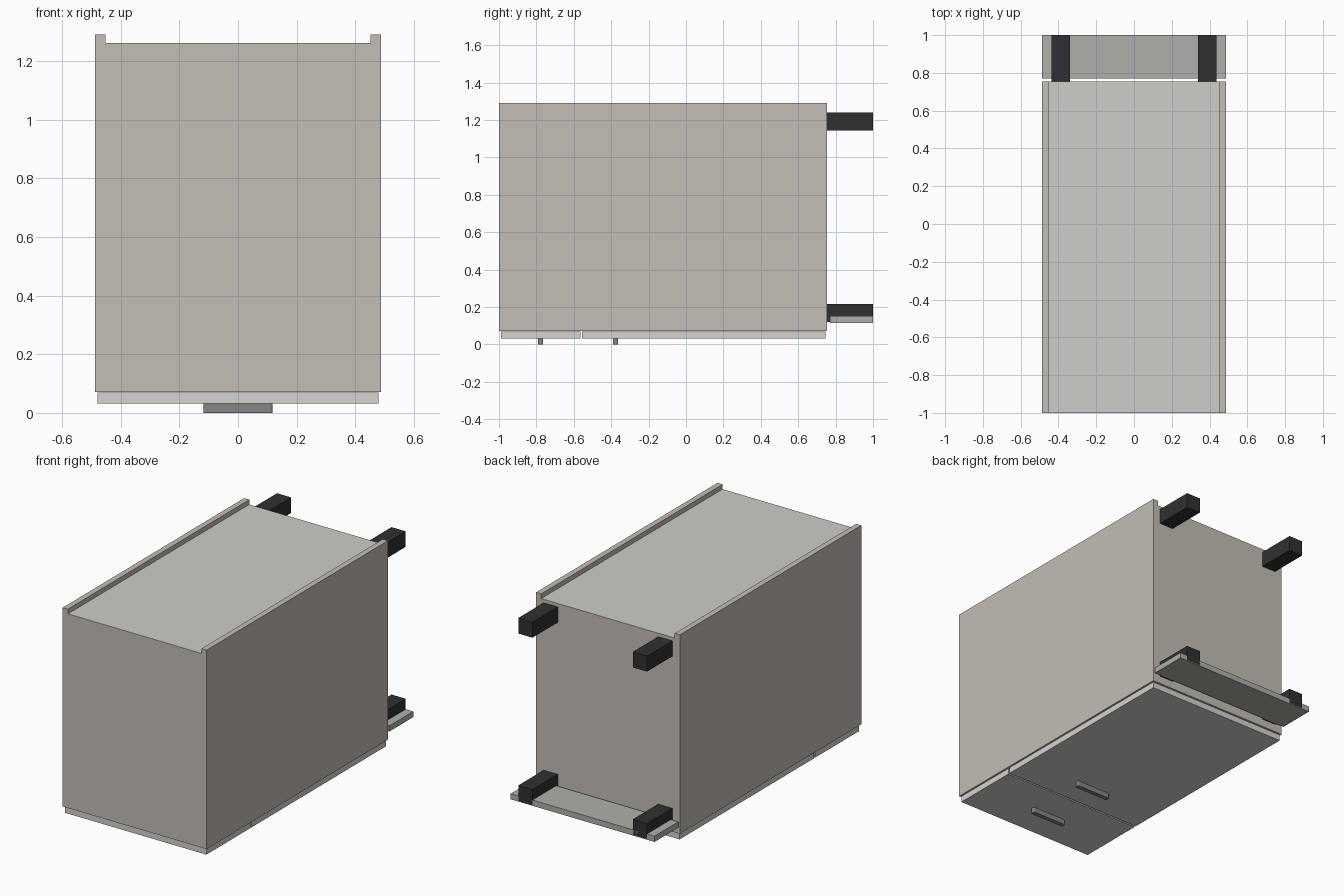
import bpy

if "Cube" in bpy.data.objects:
    bpy.data.objects.remove(bpy.data.objects["Cube"])


def material(name, rgb):
    m = bpy.data.materials.new(name)
    m.diffuse_color = (*rgb, 1.0)
    m.use_nodes = True
    m.node_tree.nodes["Principled BSDF"].inputs["Base Color"].default_value = m.diffuse_color
    return m


CARCASS = material("beige_board", (0.55, 0.51, 0.465))
FRONT = material("pale_front", (0.66, 0.655, 0.62))
BACK = material("back_board", (0.62, 0.615, 0.58))
KICK = material("grey_board", (0.43, 0.43, 0.40))
BLACK = material("black_plastic", (0.03, 0.03, 0.032))
METAL = material("handle_metal", (0.235, 0.23, 0.24))


def box(name, x, y, z, mat):
    """Axis-aligned box from (min, max) ranges."""
    bpy.ops.mesh.primitive_cube_add(
        size=1, location=[(a + b) / 2 for a, b in (x, y, z)])
    ob = bpy.context.object
    ob.name = name
    ob.scale = [b - a for a, b in (x, y, z)]
    bpy.ops.object.transform_apply(location=False, rotation=False, scale=True)
    ob.data.materials.append(mat)
    return ob


# Carcass: cabinet lying on its front
T = 0.035
W = 0.487
Y0, Y1 = -1.0, 0.755
Z0, Z1, ZB = 0.072, 1.29, 1.26
for side, s in (("left", -1), ("right", 1)):
    box(f"{side}_side_panel", sorted((s * W, s * (W - T))), (Y0, Y1), (Z0, Z1), CARCASS)
inner = (-W + T, W - T)
box("top_panel", inner, (Y0, Y0 + T), (Z0, ZB), CARCASS)
box("bottom_panel", inner, (Y1 - T, Y1), (Z0, ZB), CARCASS)
box("back_panel", inner, (Y0 + 0.001, Y1 - 0.001), (ZB - 0.015, ZB + 0.001), BACK)
box("shelf", inner, (0.08, 0.08 + T), (0.12, ZB - 0.015), CARCASS)

# Drawer front and door, facing down, each with a bar handle
for name, y, hy in (("drawer", (-0.99, -0.565), -0.777),
                    ("door", (-0.555, 0.746), -0.377)):
    box(f"{name}_front", (-0.479, 0.479), y, (0.032, 0.069), FRONT)
    handle = box(f"{name}_handle", (-0.118, 0.118), (hy - 0.0135, hy + 0.0135),
                 (0.0, 0.032), METAL)
    # Round only the edges running along z
    attr = handle.data.attributes.new("bevel_weight_edge", "FLOAT", "EDGE")
    for e in handle.data.edges:
        a, b = (handle.data.vertices[i].co for i in e.vertices)
        attr.data[e.index].value = 1.0 if abs(a.z - b.z) > 0.01 else 0.0
    bev = handle.modifiers.new("rounded_ends", "BEVEL")
    bev.limit_method = 'WEIGHT'
    bev.width = 0.008
    bev.segments = 3

# Square legs and plinth board
for depth, z in (("front", (0.12, 0.215)), ("back", (1.145, 1.24))):
    for side, s in (("left", -1), ("right", 1)):
        box(f"{depth}_{side}_leg", sorted((s * 0.34, s * 0.436)), (Y1, 1.0), z, BLACK)
box("plinth_board", (-W, W), (0.77, 1.0), (0.116, 0.151), KICK)
